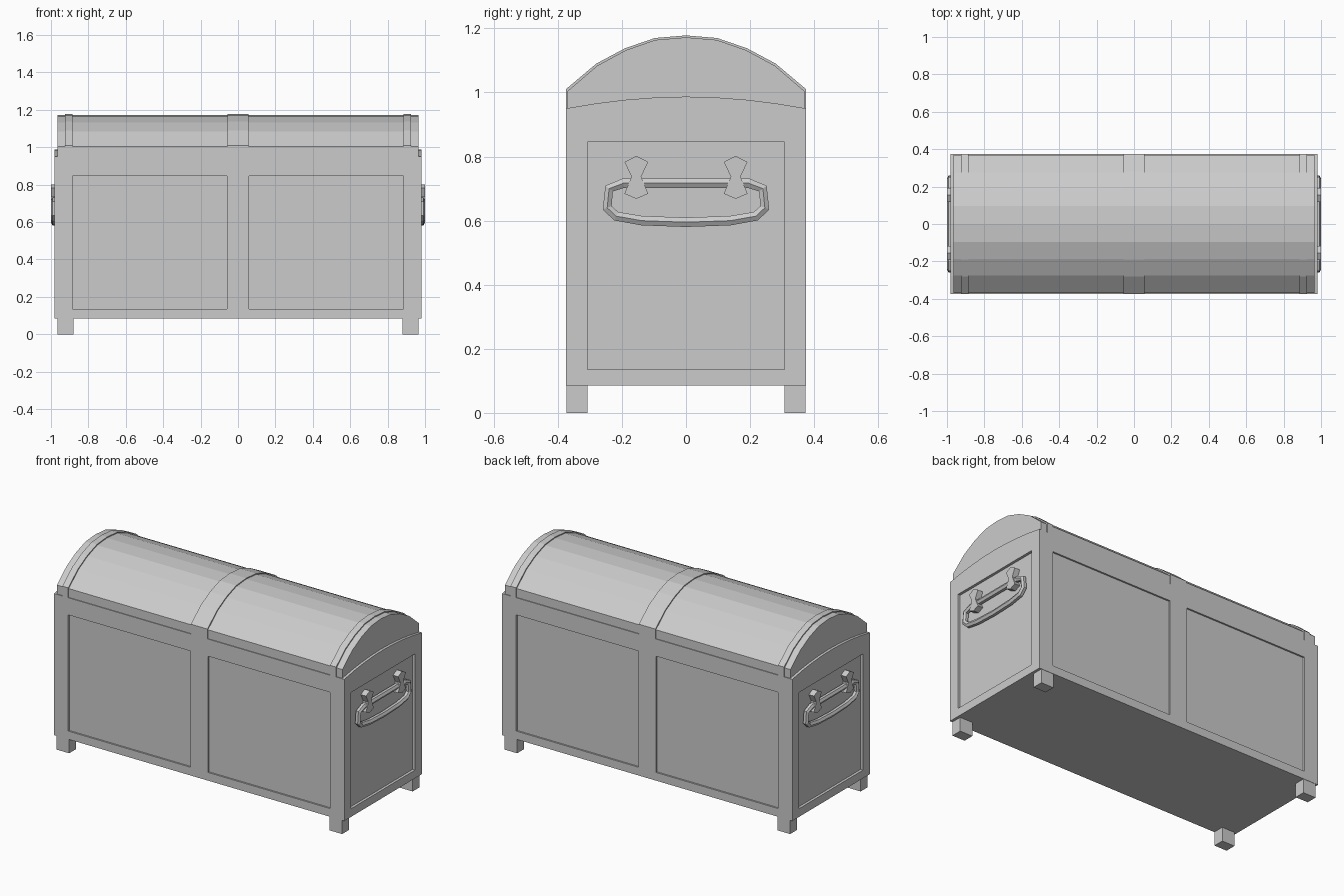
import bpy, bmesh
from mathutils import Vector

if "Cube" in bpy.data.objects:
    bpy.data.objects.remove(bpy.data.objects["Cube"])


def finish(name, bm):
    bmesh.ops.recalc_face_normals(bm, faces=bm.faces)
    me = bpy.data.meshes.new(name)
    bm.to_mesh(me)
    bm.free()
    ob = bpy.data.objects.new(name, me)
    bpy.context.collection.objects.link(ob)
    return ob


def add_box(bm, x0, x1, y0, y1, z0, z1):
    vs = bmesh.ops.create_cube(bm, size=1)["verts"]
    for v in vs:
        v.co = Vector(((x0 + x1) / 2 + v.co.x * (x1 - x0),
                       (y0 + y1) / 2 + v.co.y * (y1 - y0),
                       (z0 + z1) / 2 + v.co.z * (z1 - z0)))


def box(name, *dims):
    bm = bmesh.new()
    add_box(bm, *dims)
    return finish(name, bm)


def prism(name, x0, x1, pts):
    """Extrude a (y, z) outline from x0 to x1."""
    bm = bmesh.new()
    a = [bm.verts.new((x0, y, z)) for y, z in pts]
    b = [bm.verts.new((x1, y, z)) for y, z in pts]
    bm.faces.new(a)
    bm.faces.new(b[::-1])
    n = len(pts)
    for i in range(n):
        j = (i + 1) % n
        bm.faces.new((a[i], b[i], b[j], a[j]))
    return finish(name, bm)


def mirrored(half):
    """Complete a half outline that ends on the y = 0 line."""
    return half + [(-y, z) for y, z in half[-2::-1]]


def cut(ob, cutter):
    mod = ob.modifiers.new("panels", 'BOOLEAN')
    mod.operation = 'DIFFERENCE'
    mod.solver = 'EXACT'
    mod.object = cutter


# Cutters for the two sunken panels on the front and the back
bm = bmesh.new()
for s in (-1, 1):
    for x0, x1 in ((-0.885, -0.06), (0.06, 0.885)):
        y0, y1 = sorted((s * 0.365, s * 0.42))
        add_box(bm, x0, x1, y0, y1, 0.135, 0.845)
long_cutter = finish("long_panel_cutter", bm)

# Cutter for the openings in the end frames
end_cutter = box("end_panel_cutter", -1.2, 1.2, -0.308, 0.308, 0.135, 0.845)
for c in (long_cutter, end_cutter):
    c.hide_render = True
    c.hide_viewport = True

# Body
body = box("chest_body", -0.965, 0.965, -0.375, 0.375, 0.085, 0.95)
cut(body, long_cutter)

# End frames with gently arched tops
arch = mirrored([(0.375, 0.085), (0.375, 0.95), (0.28, 0.966),
                 (0.19, 0.977), (0.1, 0.984), (0, 0.987)])
for side, s in (("left", -1), ("right", 1)):
    frame = prism(side + "_end_frame", s * 0.965, s * 0.981, arch)
    cut(frame, end_cutter)

# Domed lid, with straps standing slightly proud of it
dome = mirrored([(0.375, 0.95), (0.375, 1.01), (0.28, 1.09),
                 (0.19, 1.138), (0.097, 1.17), (0, 1.178)])
inner = [(y * 0.987, z if z < 1 else z - 0.006) for y, z in dome]
prism("lid", -0.965, 0.965, inner)
for name, x0, x1 in (("left_strap", -0.925, -0.885),
                     ("middle_strap", -0.056, 0.056),
                     ("right_strap", 0.885, 0.925)):
    prism(name, x0, x1, dome)

# Feet
for sx in (-1, 1):
    for sy in (-1, 1):
        xs = sorted((sx * 0.88, sx * 0.965))
        ys = sorted((sy * 0.308, sy * 0.373))
        name = ("front" if sy < 0 else "back") + ("_left" if sx < 0 else "_right") + "_foot"
        box(name, *xs, *ys, 0, 0.085)

# Handle rings and their hourglass brackets at both ends
ring_half = [(0.195, 0.717), (0.24, 0.7), (0.246, 0.64),
             (0.218, 0.614), (0.138, 0.6), (0, 0.595)]
ring = mirrored(ring_half)
bracket = [(0, 0.802), (0.037, 0.783), (0.015, 0.737), (0.037, 0.684),
           (0, 0.668), (-0.037, 0.684), (-0.015, 0.737), (-0.037, 0.783)]
for side, s in (("left", -1), ("right", 1)):
    cu = bpy.data.curves.new(side + "_handle", 'CURVE')
    cu.dimensions = '3D'
    cu.bevel_depth = 0.017
    cu.bevel_resolution = 1
    sp = cu.splines.new('POLY')
    sp.points.add(len(ring) - 1)
    for p, (y, z) in zip(sp.points, ring):
        p.co = (s * 0.982, y, z, 1)
    sp.use_cyclic_u = True
    sp.use_smooth = False
    bpy.context.collection.objects.link(bpy.data.objects.new(side + "_handle", cu))
    for pos, yc in (("front", -0.155), ("back", 0.155)):
        prism(f"{side}_{pos}_handle_bracket", s * 0.96, s * 1.0,
              [(y + yc, z) for y, z in bracket])
